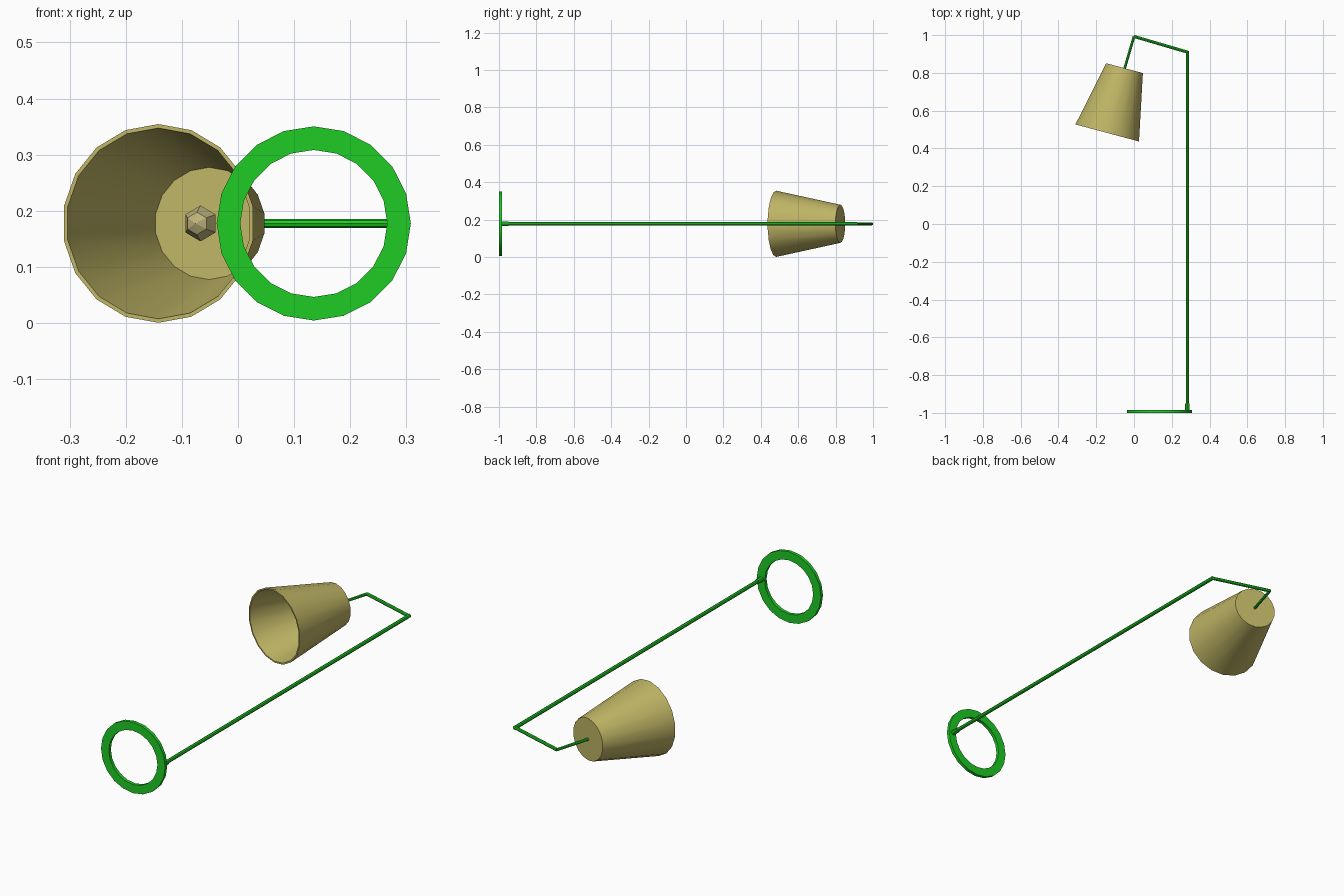
import bpy, bmesh, math
from mathutils import Vector, Matrix

if "Cube" in bpy.data.objects:
    bpy.data.objects.remove(bpy.data.objects["Cube"])

CZ = 0.1775


def material(name, rgb):
    m = bpy.data.materials.new(name)
    m.diffuse_color = (*rgb, 1)
    m.use_nodes = True
    m.node_tree.nodes["Principled BSDF"].inputs["Base Color"].default_value = m.diffuse_color
    return m


GREEN = material("green_metal", (0.013, 0.6, 0.018))
TAN = material("tan_shade", (0.52, 0.46, 0.13))
BULB = material("bulb_glass", (0.52, 0.46, 0.2))


def lathe(name, profile, sides, start, direction, mat, closed=False, smooth=True):
    """Revolve (radius, distance) points about an axis from start."""
    axis = Vector(direction).normalized()
    up = Vector((0, 0, 1))
    side = axis.cross(up)
    bm = bmesh.new()
    rings = []
    for r, d in profile:
        c = Vector(start) + axis * d
        if r == 0:
            rings.append([bm.verts.new(c)] * sides)
        else:
            rings.append([bm.verts.new(c + r * (up * math.cos(a) + side * math.sin(a)))
                          for a in (2 * math.pi * k / sides for k in range(sides))])
    pairs = list(zip(rings, rings[1:]))
    if closed:
        pairs.append((rings[-1], rings[0]))
    for a, b in pairs:
        for k in range(sides):
            n = (k + 1) % sides
            bm.faces.new(list(dict.fromkeys((a[k], a[n], b[n], b[k]))))
    bmesh.ops.recalc_face_normals(bm, faces=bm.faces)
    me = bpy.data.meshes.new(name)
    bm.to_mesh(me)
    bm.free()
    me.materials.append(mat)
    ob = bpy.data.objects.new(name, me)
    bpy.context.collection.objects.link(ob)
    if smooth:
        bpy.context.view_layer.objects.active = ob
        bpy.ops.object.select_all(action='DESELECT')
        ob.select_set(True)
        bpy.ops.object.shade_smooth_by_angle(angle=math.radians(35))
    return ob


def rod(name, a, b, r, sides=8):
    a, b = Vector(a), Vector(b)
    length = (b - a).length
    return lathe(name, [(0, 0), (r, 0), (r, length), (0, length)], sides, a, b - a, GREEN)


# Ring base lying in the xz plane
lathe("base_ring", [(0.131, 0), (0.173, 0), (0.173, 0.016), (0.131, 0.016)],
      20, (0.135, -1, CZ), (0, 1, 0), GREEN, closed=True)

# Pole, its socket, and the two bent arms
corner, tip = (0.283, 0.91, CZ), (0.0, 0.993, CZ)
tilt = math.radians(15)
axis = Vector((-math.sin(tilt), -math.cos(tilt), 0))
top = Vector((-0.05, 0.825, CZ))
rod("pole_socket", (0.283, -0.99, CZ), (0.283, -0.95, CZ), 0.012)
rod("pole", (0.283, -0.99, CZ), (0.283, 0.915, CZ), 0.009)
rod("upper_arm", corner, tip, 0.008)
rod("shade_arm", tip, top + axis * 0.03, 0.007)
# Small joint knuckles at the bends
for name, p, r in (("pole_joint", corner, 0.009), ("arm_joint", tip, 0.007)):
    rod(name, (p[0], p[1], CZ - r), (p[0], p[1], CZ + r), r)

# Hollow shade with a closed cap
lathe("shade", [(0, 0), (0.102, 0), (0.177, 0.355), (0.170, 0.355), (0.100, 0.006), (0, 0.006)],
      18, top, axis, TAN)

# Faceted bulb
lathe("bulb", [(0, 0.02), (0.018, 0.035), (0.032, 0.065), (0.02, 0.09), (0, 0.1)],
      6, top, axis, BULB, smooth=False)
